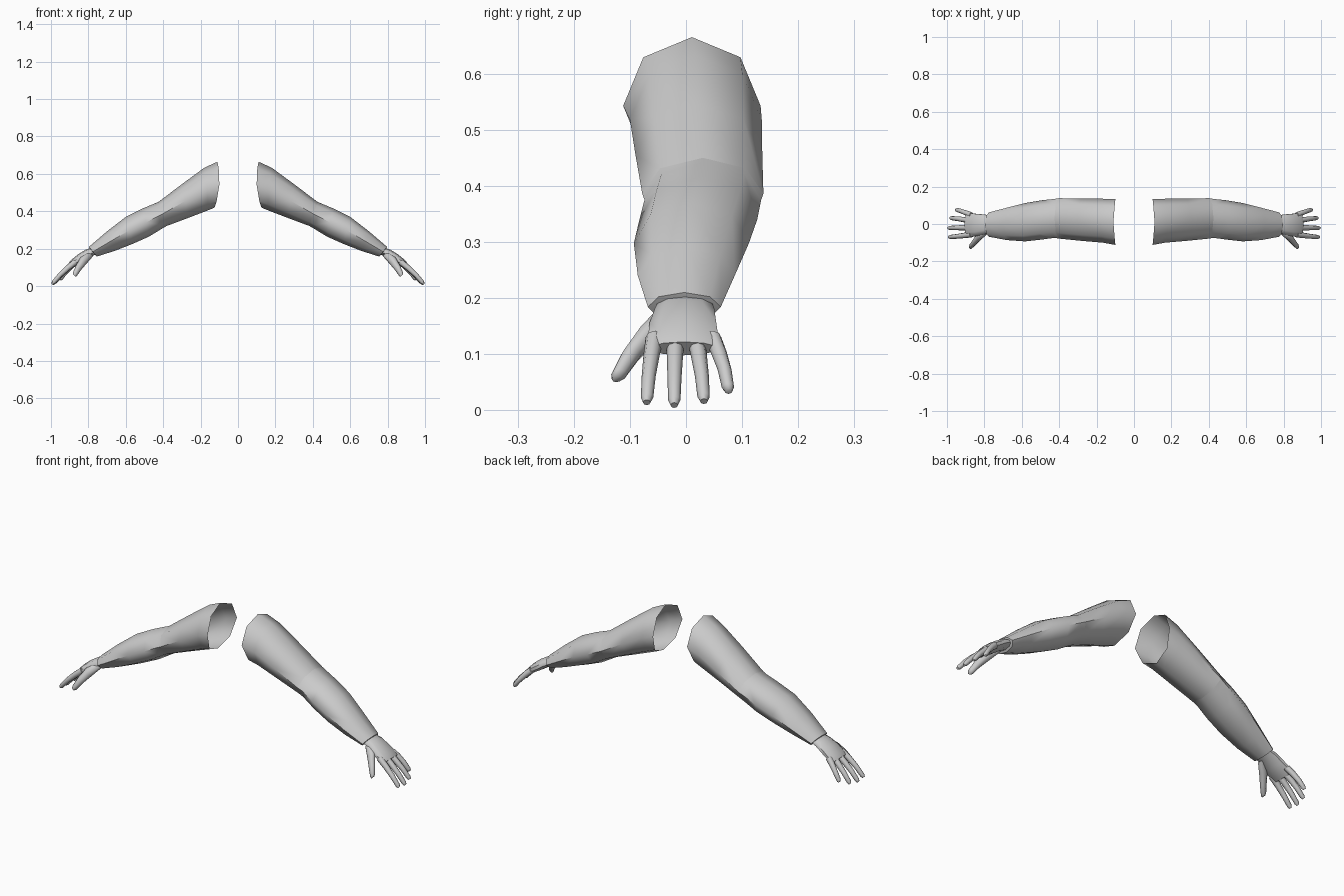
import bpy, bmesh, math

if "Cube" in bpy.data.objects:
    bpy.data.objects.remove(bpy.data.objects["Cube"])


def loft(name, rings, sides=8, cap_start=False, cap_end=False, angle=60):
    """Skin rings given as (top xz, bottom xz, y min, y max, bow along x); mirrored to both arms."""
    bm = bmesh.new()
    loops = []
    for (tx, tz), (bx, bz), y0, y1, bow in rings:
        loop = []
        for i in range(sides):
            a = 2 * math.pi * i / sides
            c, s = math.cos(a), math.sin(a)
            loop.append(bm.verts.new((
                (tx + bx) / 2 + (tx - bx) / 2 * c - bow * s * s,
                (y0 + y1) / 2 + (y1 - y0) / 2 * s,
                (tz + bz) / 2 + (tz - bz) / 2 * c)))
        loops.append(loop)
    for a, b in zip(loops, loops[1:]):
        for i in range(sides):
            j = (i + 1) % sides
            bm.faces.new((a[i], a[j], b[j], b[i]))
    if cap_start:
        bm.faces.new(loops[0][::-1])
    if cap_end:
        bm.faces.new(loops[-1])
    bmesh.ops.recalc_face_normals(bm, faces=bm.faces)
    # open tubes: make sure the first wall faces away from the arm axis
    bm.faces.ensure_lookup_table()
    mid = sum((v.co for v in loops[0]), loops[0][0].co * 0) / sides
    f = bm.faces[0]
    if f.normal.dot(f.calc_center_median() - mid) < 0:
        bmesh.ops.reverse_faces(bm, faces=bm.faces)
    me = bpy.data.meshes.new(name)
    bm.to_mesh(me)
    bm.free()
    ob = bpy.data.objects.new(name, me)
    bpy.context.collection.objects.link(ob)
    bpy.ops.object.select_all(action='DESELECT')
    ob.select_set(True)
    bpy.context.view_layer.objects.active = ob
    bpy.ops.object.shade_smooth_by_angle(angle=math.radians(angle))
    ob.modifiers.new("mirror", 'MIRROR').use_mirror_merge = False
    return ob


def digit(name, path):
    """Finger swept along (x, y, z, radius) points, with a rounded tip."""
    (ax, ay, az, ar), (x, y, z, r) = path[-2:]
    pre = tuple(p + (q - p) * 0.82 for p, q in zip((ax, ay, az), (x, y, z)))
    pts = path[:-1] + [(*pre, r), (x, y, z, r * 0.6)]
    k = 0.72
    loft(name, [((x + k * r, z + k * r), (x - k * r, z - k * r), y - r, y + r, 0)
                for x, y, z, r in pts], 8, True, True)


# Upper arm, open at the shoulder
loft("upper_arm", [
    ((.11, .665), (.125, .42), -.112, .133, .018),
    ((.18, .633), (.165, .403), -.100, .135, .008),
    ((.30, .545), (.265, .365), -.090, .136, 0),
    ((.425, .450), (.380, .322), -.078, .138, 0)])

# Forearm, from the elbow crease to the cuff
loft("forearm", [
    ((.425, .450), (.380, .322), -.078, .138, 0),
    ((.445, .442), (.405, .308), -.074, .134, 0),
    ((.51, .415), (.475, .265), -.083, .127, 0),
    ((.60, .370), (.565, .225), -.093, .112, 0),
    ((.70, .293), (.660, .188), -.086, .087, 0),
    ((.797, .210), (.755, .158), -.068, .062, 0),
    ((.792, .200), (.762, .166), -.050, .048, 0)], cap_end=True)

# Palm
loft("palm", [
    ((.78, .206), (.757, .170), -.052, .048, 0),
    ((.815, .195), (.785, .158), -.058, .053, 0),
    ((.855, .170), (.825, .130), -.068, .057, 0),
    ((.892, .140), (.864, .108), -.071, .061, 0),
    ((.906, .122), (.882, .098), -.066, .058, 0)], 10, True, True)

# Fingers: base y, tip x, tip y, tip z
for name, y0, tx, ty, tz in [("index_finger", -.056, .991, -.070, .014),
                             ("middle_finger", -.019, .994, -.021, .009),
                             ("ring_finger", .017, .983, .032, .016),
                             ("little_finger", .047, .952, .076, .034)]:
    bx, bz = .868, .130
    digit(name, [
        (bx, y0, bz, .016),
        (bx + .33 * (tx - bx), y0 + .38 * (ty - y0), bz + .27 * (tz - bz), .0145),
        (bx + .67 * (tx - bx), y0 + .75 * (ty - y0), bz + .60 * (tz - bz), .0125),
        (tx, ty, tz, .011)])

# Thumb
digit("thumb", [
    (.788, -.034, .174, .019), (.825, -.064, .138, .023),
    (.853, -.098, .098, .018), (.876, -.124, .056, .014)])
